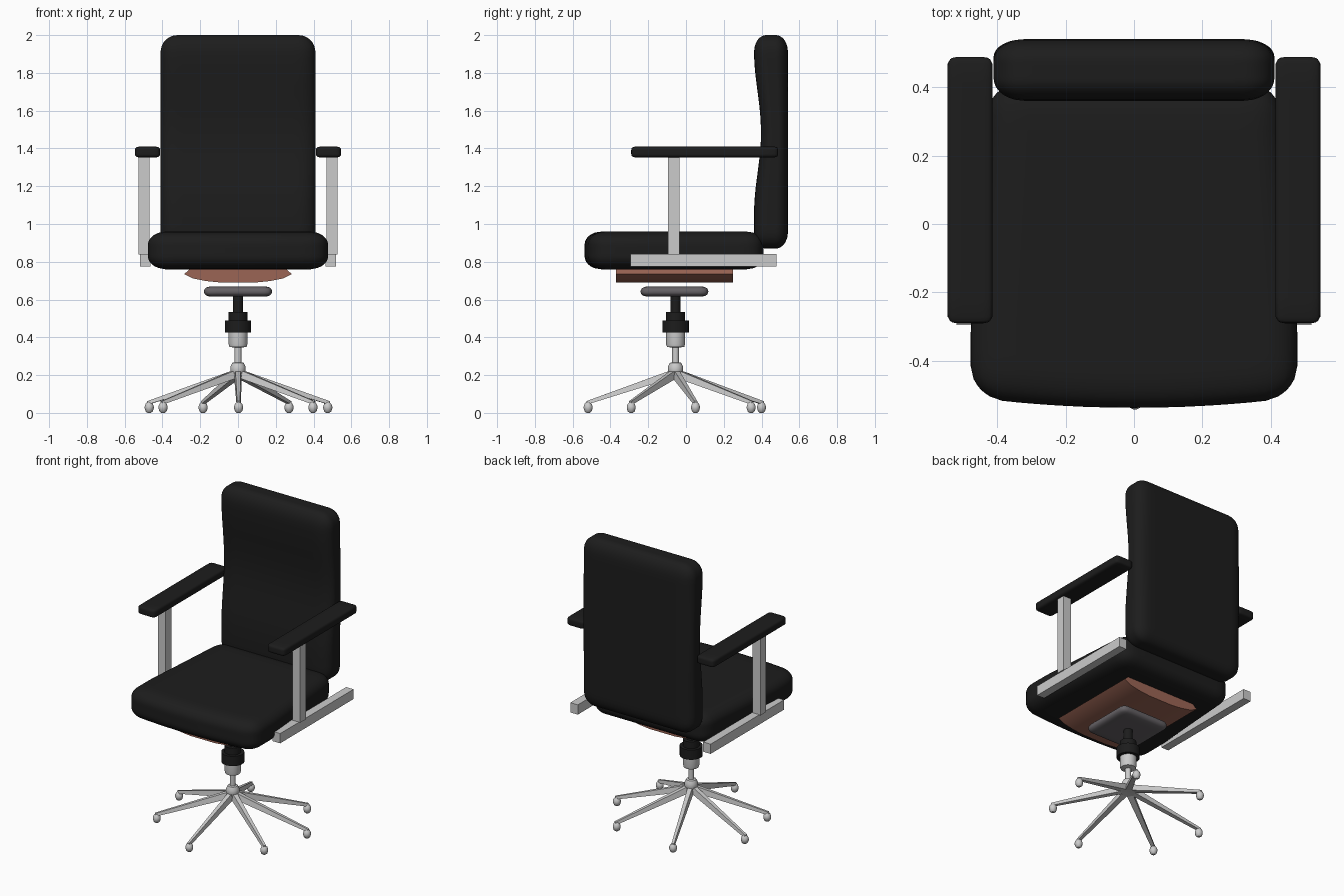
import bpy, bmesh, math
from mathutils import Vector

if "Cube" in bpy.data.objects:
    bpy.data.objects.remove(bpy.data.objects["Cube"])

CY = -0.055  # centre line of the column


def mat(name, c):
    m = bpy.data.materials.new(name)
    m.diffuse_color = (*c, 1)
    m.use_nodes = True
    m.node_tree.nodes["Principled BSDF"].inputs["Base Color"].default_value = m.diffuse_color
    return m


BLACK = mat("black", (0.012, 0.012, 0.012))
BROWN = mat("brown", (0.33, 0.13, 0.09))
DARK = mat("dark_grey", (0.13, 0.12, 0.13))


def finish(name, bm, m=None, smooth=True):
    bmesh.ops.recalc_face_normals(bm, faces=bm.faces)
    me = bpy.data.meshes.new(name)
    bm.to_mesh(me)
    bm.free()
    ob = bpy.data.objects.new(name, me)
    bpy.context.collection.objects.link(ob)
    if m:
        me.materials.append(m)
    if smooth:
        bpy.ops.object.select_all(action='DESELECT')
        ob.select_set(True)
        bpy.context.view_layer.objects.active = ob
        bpy.ops.object.shade_smooth_by_angle(angle=math.radians(35))
    return ob


def cushion(name, lo, hi, rad, m, deform=None, cuts=19):
    """Rounded box with a separate rounding radius per axis."""
    c = (Vector(lo) + Vector(hi)) / 2
    h = (Vector(hi) - Vector(lo)) / 2
    bm = bmesh.new()
    bmesh.ops.create_cube(bm, size=2)
    bmesh.ops.subdivide_edges(bm, edges=bm.edges[:], cuts=cuts, use_grid_fill=True)
    for v in bm.verts:
        p = Vector([math.sin(v.co[i] * math.pi / 2) * h[i] for i in range(3)])
        q = Vector([max(-h[i] + rad[i], min(h[i] - rad[i], p[i])) for i in range(3)])
        d = Vector([(p[i] - q[i]) / rad[i] for i in range(3)])
        if d.length > 0:
            d *= max(abs(t) for t in d) / d.length
        v.co = c + q + Vector([d[i] * rad[i] for i in range(3)])
        if deform:
            v.co = deform(v.co)
    return finish(name, bm, m)


def box(name, lo, hi):
    bm = bmesh.new()
    bmesh.ops.create_cube(bm, size=1)
    for v in bm.verts:
        v.co = Vector([lo[i] if v.co[i] < 0 else hi[i] for i in range(3)])
    return finish(name, bm, smooth=False)


def loft(bm, rings):
    rs = [[bm.verts.new(p) for p in r] for r in rings]
    n = len(rs[0])
    for a, b in zip(rs, rs[1:]):
        for i in range(n):
            bm.faces.new((a[i], a[(i + 1) % n], b[(i + 1) % n], b[i]))
    bm.faces.new(rs[0])
    bm.faces.new(rs[-1])


def lathe(name, prof, m=None, x=0, y=CY, n=24):
    bm = bmesh.new()
    loft(bm, [[(x + r * math.cos(2 * math.pi * i / n), y + r * math.sin(2 * math.pi * i / n), z)
               for i in range(n)] for r, z in prof])
    return finish(name, bm, m)


# seat cushion: narrower at the back, bowed at the front
def seat_shape(p):
    x, y, z = p
    t = max(0, min(1, (y + 0.3) / 0.7))
    if y < 0:
        y += 0.03 * (x / 0.47) ** 2 * min(1, -y / 0.4)
    return Vector((x * (1 - 0.11 * t), y, z))


cushion("seat", (-0.477, -0.537, 0.76), (0.477, 0.41, 0.96), (0.10, 0.09, 0.07), BLACK, seat_shape)


# backrest: front face hollowed at mid height
def back_shape(p):
    x, y, z = p
    f = 0.5 - 0.5 * math.cos(2 * math.pi * max(0, min(1, (z - 1.05) / 0.87)))
    return Vector((x, y + 0.037 * f * (0.54 - y) / 0.18, z))


cushion("backrest", (-0.41, 0.36, 0.87), (0.41, 0.54, 2.0), (0.09, 0.065, 0.09), BLACK, back_shape, 27)

# arms
for s, side in ((-1, "left"), (1, "right")):
    def span(a, b):
        return sorted((s * a, s * b))
    a, b = span(0.413, 0.545)
    cushion(side + "_arm_pad", (a, -0.29, 1.352), (b, 0.488, 1.41), (0.025, 0.025, 0.015), BLACK, cuts=9)
    a, b = span(0.468, 0.526)
    box(side + "_arm_post", (a, -0.095, 0.838), (b, -0.035, 1.36))
    a, b = span(0.463, 0.518)
    box(side + "_arm_rail", (a, -0.295, 0.775), (b, 0.48, 0.84))

# brown pan under the seat, curved bottom
half = [(0.25, 0.765), (0.285, 0.735), (0.24, 0.712), (0.17, 0.698), (0.09, 0.69)]
section = half + [(-x, z) for x, z in reversed(half)]
bm = bmesh.new()
loft(bm, [[(x, y, z) for x, z in section] for y in (-0.37, 0.25)])
finish("seat_pan", bm, BROWN)

# mounting plate
cushion("mounting_plate", (-0.18, -0.24, 0.615), (0.18, 0.118, 0.67), (0.04, 0.04, 0.025), DARK, cuts=13)

# column
lathe("upper_column", [(0.07, 0.425), (0.07, 0.49), (0.05, 0.49), (0.05, 0.535),
                       (0.027, 0.535), (0.027, 0.62)], BLACK)
lathe("lower_column", [(0.025, 0.18), (0.04, 0.22), (0.04, 0.245), (0.03, 0.265), (0.018, 0.268),
                       (0.018, 0.345), (0.046, 0.35), (0.05, 0.365), (0.05, 0.43)])

# seven tapered legs with ball feet
feet = [(0.003, -0.518), (0.397, -0.29), (-0.397, -0.29), (0.475, 0.05),
        (-0.47, 0.05), (0.27, 0.345), (-0.185, 0.4)]
for k, (fx, fy) in enumerate(feet, 1):
    d = Vector((fx, fy - CY, 0))
    L = d.length
    d.normalize()
    side = Vector((-d.y, d.x, 0))
    bm = bmesh.new()
    rings = []
    for r, w, z0, z1 in ((0.01, 0.02, 0.18, 0.222), (0.04, 0.02, 0.178, 0.22), (L + 0.01, 0.011, 0.043, 0.062)):
        c = Vector((0, CY, 0)) + d * r
        rings.append([c + side * (w * a) + Vector((0, 0, z)) for a, z in
                      ((-1, z0), (1, z0), (0.7, z1), (-0.7, z1))])
    loft(bm, rings)
    finish("leg_%d" % k, bm, smooth=False)
    lathe("foot_%d" % k, [(0.009, 0.0), (0.019, 0.008), (0.024, 0.024), (0.024, 0.034),
                          (0.019, 0.048), (0.009, 0.058)], None, fx, fy, 14)
